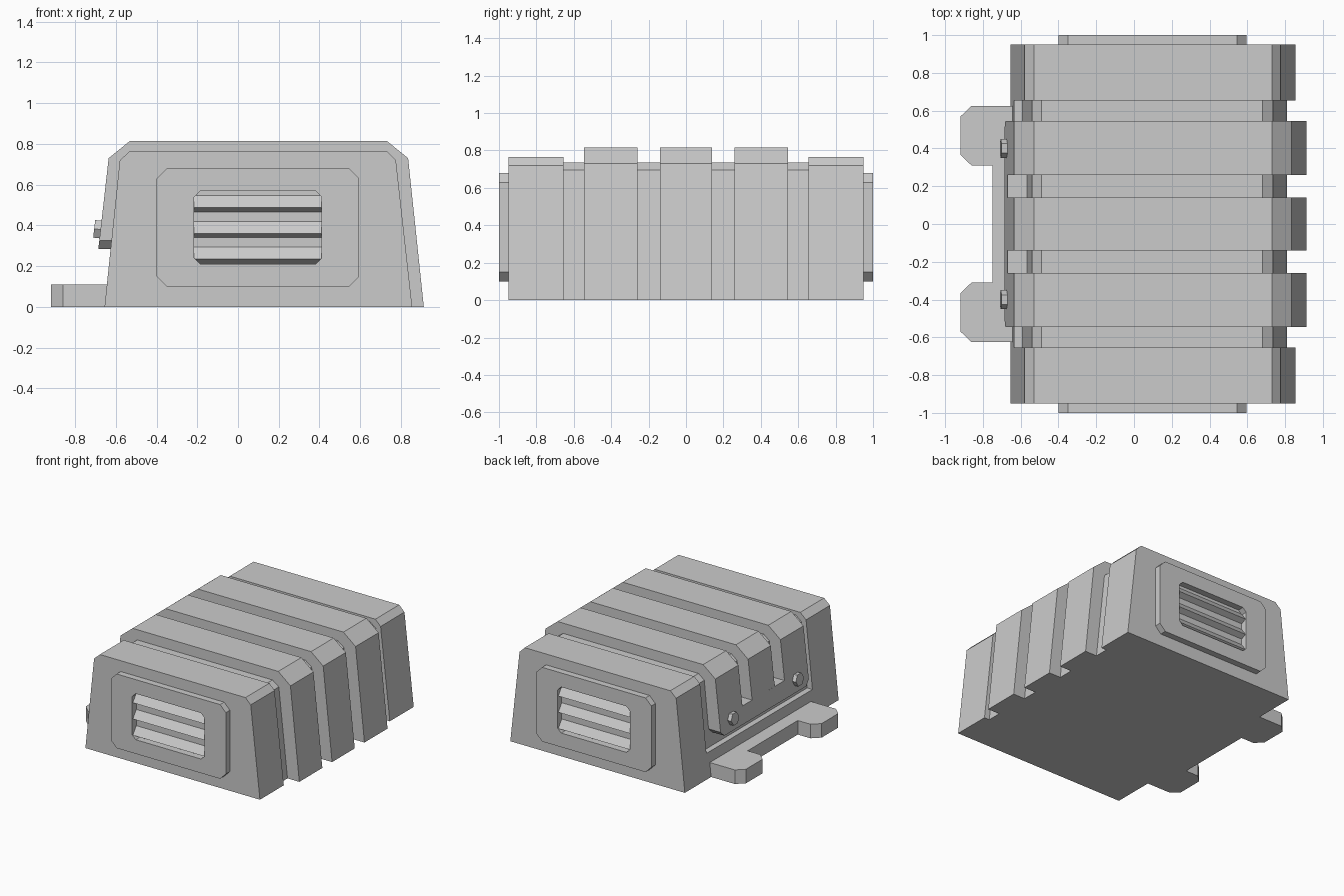
import bpy
import bmesh
import math
from mathutils import Matrix, Vector

default = bpy.data.objects.get("Cube")
if default:
    bpy.data.objects.remove(default)

GREY = bpy.data.materials.new("plain grey")
GREY.use_nodes = True
GREY.diffuse_color = (0.6, 0.6, 0.6, 1)
GREY.node_tree.nodes["Principled BSDF"].inputs["Base Color"].default_value = (0.6, 0.6, 0.6, 1)


def finish(name, bm):
    """Turn a bmesh into a flat shaded grey object."""
    bmesh.ops.recalc_face_normals(bm, faces=bm.faces)
    mesh = bpy.data.meshes.new(name)
    bm.to_mesh(mesh)
    bm.free()
    mesh.materials.append(GREY)
    obj = bpy.data.objects.new(name, mesh)
    bpy.context.collection.objects.link(obj)
    return obj


def place(axis, depth, p):
    """Put a 2D profile point on the plane across the given axis."""
    co = list(p)
    co.insert("xyz".index(axis), depth)
    return Vector(co)


def prism(name, pts, axis, start, end, slope=0):
    """Extrude a profile along an axis, optionally leaning x with height."""
    bm = bmesh.new()
    low = [bm.verts.new(place(axis, start, p)) for p in pts]
    high = [bm.verts.new(place(axis, end, p)) for p in pts]
    bm.faces.new(low)
    bm.faces.new(high)
    for i in range(len(pts)):
        j = (i + 1) % len(pts)
        bm.faces.new((low[i], low[j], high[j], high[i]))
    for v in bm.verts:
        v.co.x += slope * v.co.z
    return finish(name, bm)


def octagon(x0, x1, z0, z1, c):
    """Rectangle with cut corners."""
    return [(x0 + c, z0), (x1 - c, z0), (x1, z0 + c), (x1, z1 - c),
            (x1 - c, z1), (x0 + c, z1), (x0, z1 - c), (x0, z0 + c)]


def frame(name, outer, inner, start, end):
    """Ring between two matching outlines, extruded along y."""
    bm = bmesh.new()
    rings = [[bm.verts.new(place("y", d, p)) for p in loop]
             for loop, d in ((outer, start), (outer, end), (inner, end), (inner, start))]
    n = len(outer)
    for k in range(4):
        a, b = rings[k], rings[(k + 1) % 4]
        for i in range(n):
            j = (i + 1) % n
            bm.faces.new((a[i], a[j], b[j], b[i]))
    return finish(name, bm)


# Inner body, seen at the bottom of the grooves, with a low ledge on the right
core = [(0.81, 0), (0.735, 0.695), (0.68, 0.735), (-0.49, 0.735), (-0.54, 0.695),
        (-0.59, 0.19), (-0.635, 0.19), (-0.655, 0)]
prism("inner_body", core, "y", -0.655, 0.655)

# Three raised ribs
rib = [(0.912, 0), (0.835, 0.73), (0.73, 0.815), (-0.53, 0.815), (-0.635, 0.73),
       (-0.67, 0.42), (-0.5, 0.42), (-0.5, 0)]
for name, y0, y1 in (("front_rib", -0.545, -0.26), ("middle_rib", -0.14, 0.14),
                     ("back_rib", 0.26, 0.545)):
    prism(name, rib, "y", y0, y1)

# Plate that joins the lower ends of the ribs, with cut lower corners
LEAN = 0.114
band = [(-0.545, 0.42), (-0.545, 0.325), (-0.505, 0.285),
        (0.505, 0.285), (0.545, 0.325), (0.545, 0.42)]
prism("rib_joining_plate", band, "x", -0.718, -0.6, LEAN)

# Hexagonal bolts on the joining plate
for name, y in (("front_bolt", -0.4), ("back_bolt", 0.4)):
    bm = bmesh.new()
    bmesh.ops.create_cone(bm, cap_ends=True, segments=6, radius1=0.05,
                          radius2=0.05, depth=0.06)
    turn = Matrix.Rotation(-math.pi / 2 + math.atan(LEAN), 4, "Y")
    bm.transform(Matrix.Translation((-0.676, y, 0.38)) @ turn)
    finish(name, bm)

# End blocks with their vents
end_block = [(0.855, 0), (0.775, 0.72), (0.73, 0.765), (-0.53, 0.765),
             (-0.58, 0.72), (-0.655, 0)]
for side, s in (("front", -1), ("back", 1)):
    prism(side + "_end_block", end_block, "y", s * 0.655, s * 0.95)
    frame(side + "_vent_frame", octagon(-0.4, 0.595, 0.1, 0.68, 0.05),
          octagon(-0.215, 0.41, 0.21, 0.57, 0.03), s * 0.95, s * 1.0)
    for i in range(3):
        z = 0.21 + i * 0.127
        slat = [(s * 0.945, z), (s * 0.992, z + 0.024), (s * 0.945, z + 0.09)]
        prism(f"{side}_vent_slat_{i + 1}", slat, "x", -0.215, 0.41)

# Mounting bracket: one half outline, mirrored front to back
half = [(-0.6, 0.625), (-0.86, 0.625), (-0.918, 0.57), (-0.918, 0.365),
        (-0.86, 0.31), (-0.75, 0.31)]
outline = half + [(x, -y) for x, y in reversed(half)]
prism("mounting_bracket", outline, "z", 0, 0.11)
